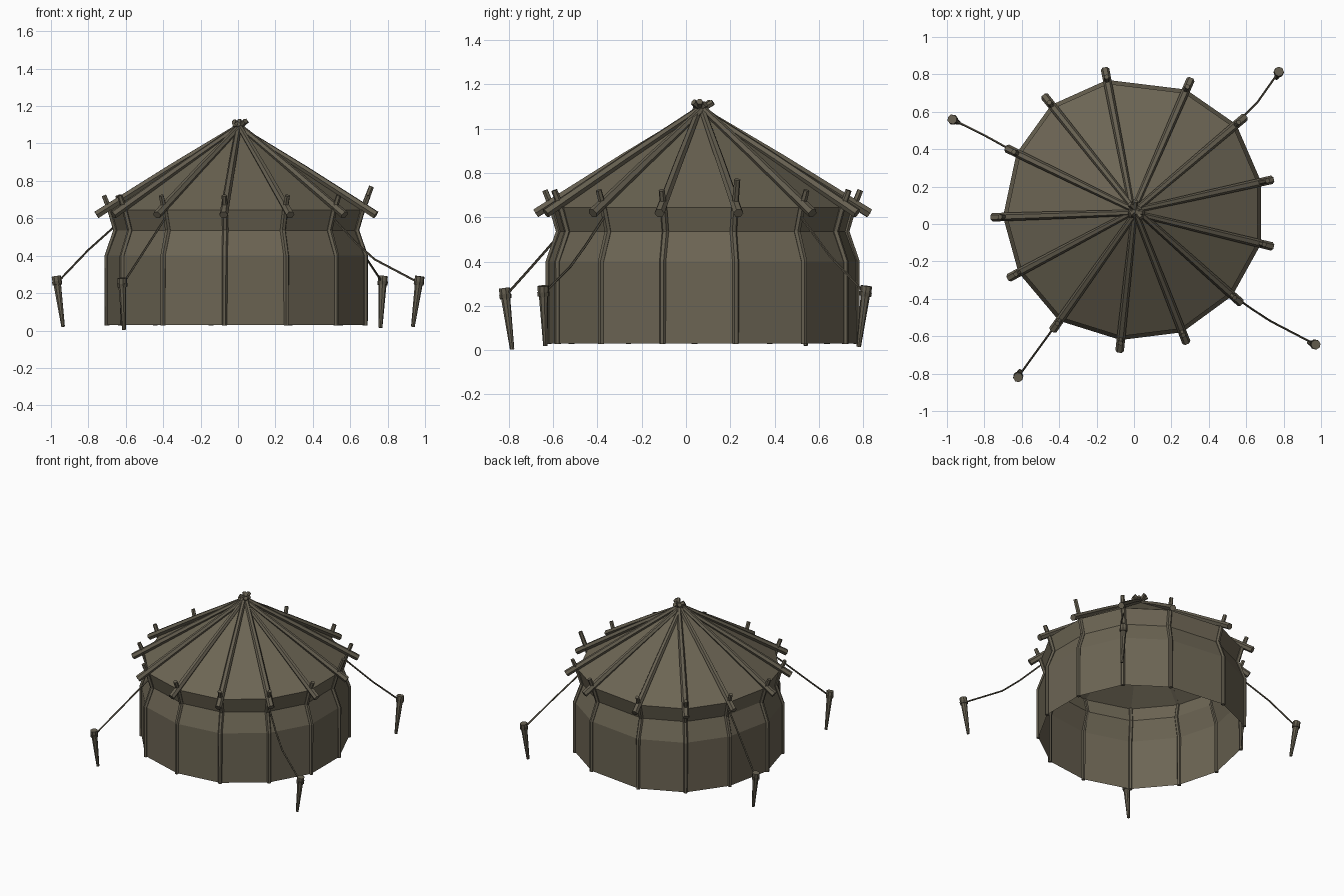
import bpy, bmesh, math, random
from mathutils import Vector

if "Cube" in bpy.data.objects:
    bpy.data.objects.remove(bpy.data.objects["Cube"])

random.seed(4)
C = Vector((-0.012, 0.075, 0))  # tent axis
# Eave corners, one per post
EAVE = [(-.14, .75), (.27, .70), (.53, .52), (.66, .22), (.66, -.10), (.51, -.37), (.25, -.56),
        (-.07, -.60), (-.39, -.50), (-.60, -.25), (-.68, .04), (-.61, .37), (-.43, .62)]
N = len(EAVE)


def material(name, rgb):
    m = bpy.data.materials.new(name)
    m.diffuse_color = (*rgb, 1)
    m.use_nodes = True
    m.node_tree.nodes["Principled BSDF"].inputs["Base Color"].default_value = m.diffuse_color
    return m


CLOTH = material("canvas olive brown", (.150, .130, .088))
WOOD = material("weathered wood", (.130, .114, .080))
ROPE = material("dark rope", (.095, .083, .058))


def finish(bm, name, mat):
    me = bpy.data.meshes.new(name)
    bm.to_mesh(me)
    bm.free()
    me.materials.append(mat)
    ob = bpy.data.objects.new(name, me)
    bpy.context.collection.objects.link(ob)
    return ob


def tube(bm, pts, radii, sides=6):
    """Capped faceted tube through a list of points."""
    pts = [Vector(p) for p in pts]
    rings = []
    for i, p in enumerate(pts):
        d = (pts[min(i + 1, len(pts) - 1)] - pts[max(i - 1, 0)]).normalized()
        ref = Vector((0, 0, 1)) if abs(d.z) < .85 else Vector((p.x - C.x, p.y - C.y, 0)).normalized()
        u = d.cross(ref).normalized()
        v = d.cross(u)
        rings.append([bm.verts.new(p + radii[i] * (u * math.cos(a) + v * math.sin(a)))
                      for a in (2 * math.pi * k / sides for k in range(sides))])
    fs = []
    for a, b in zip(rings, rings[1:]):
        for k in range(sides):
            j = (k + 1) % sides
            fs.append(bm.faces.new((a[k], a[j], b[j], b[k])))
    fs += [bm.faces.new(rings[0][::-1]), bm.faces.new(rings[-1])]
    bmesh.ops.recalc_face_normals(bm, faces=fs)


def corner(i, scale, z):
    x, y = EAVE[i]
    return Vector((C.x + (x - C.x) * scale, C.y + (y - C.y) * scale, z))


# Wall cloth: straight, pinched neck, flared top
bm = bmesh.new()
PROFILE = [(1.03, .03), (1.03, .40), (.955, .535), (1.0, .645)]
rows = [[bm.verts.new(corner(i, s, z)) for i in range(N)] for s, z in PROFILE]
for a, b in zip(rows, rows[1:]):
    for i in range(N):
        j = (i + 1) % N
        bm.faces.new((a[j], a[i], b[i], b[j]))
finish(bm, "wall_cloth", CLOTH)

# Roof cloth
bm = bmesh.new()
rim = [bm.verts.new(corner(i, 1.0, .645)) for i in range(N)]
apex = bm.verts.new((0, .07, 1.085))
for i in range(N):
    bm.faces.new((rim[(i + 1) % N], rim[i], apex))
finish(bm, "roof_cloth", CLOTH)

# Bent wall posts, one of them taller
for i in range(N):
    bm = bmesh.new()
    tall = i == 3
    tip = corner(i, 1.08 if tall else 1.055, .77 if tall else .722)
    tube(bm, [corner(i, 1.03, .027), corner(i, 1.03, .40), corner(i, .96, .535), corner(i, 1.0, .63), tip],
         [.014, .015, .016, .016, .014])
    finish(bm, f"wall_post_{i + 1}", WOOD)

# Roof poles crossing at the peak
for i in range(N):
    bm = bmesh.new()
    end = corner(i, 1.115, .618)
    top = Vector((0, .07, 1.09)) + Vector((random.uniform(-.012, .012), random.uniform(-.012, .012), 0))
    d = (top - end).normalized()
    top += d * random.uniform(0, .065)
    mid = end.lerp(top, .5) + Vector((0, 0, .004))
    tube(bm, [end, mid, top], [.023, .02, .015])
    finish(bm, f"roof_pole_{i + 1}", WOOD)

# Stakes (top, foot) with ropes up to the posts
GUYS = [((-.972, .56, .29), (-.935, .54, .02), [(-.80, .475, .43)], 11),
        ((.775, .815, .29), (.762, .78, .015), [(.66, .65, .425)], 2),
        ((.972, -.645, .29), (.935, -.635, .02), [(.73, -.52, .38), (.63, -.455, .47)], 5),
        ((-.62, -.82, .28), (-.61, -.785, .003), [(-.55, -.72, .35)], 8)]
for n, (head, foot, bends, post) in enumerate(GUYS, 1):
    h, f = Vector(head), Vector(foot)
    bm = bmesh.new()
    tube(bm, [h, h.lerp(f, .15), h.lerp(f, .17), f], [.026, .025, .021, .010], 8)
    finish(bm, f"stake_{n}", WOOD)
    bm = bmesh.new()
    tie = h.lerp(f, .13)
    tube(bm, [tie] + bends + [corner(post, 1.0, .60)], [.006] * (len(bends) + 2), 5)
    tube(bm, [h.lerp(f, .10), h.lerp(f, .17)], [.028, .027], 8)
    finish(bm, f"guy_rope_{n}", ROPE)
